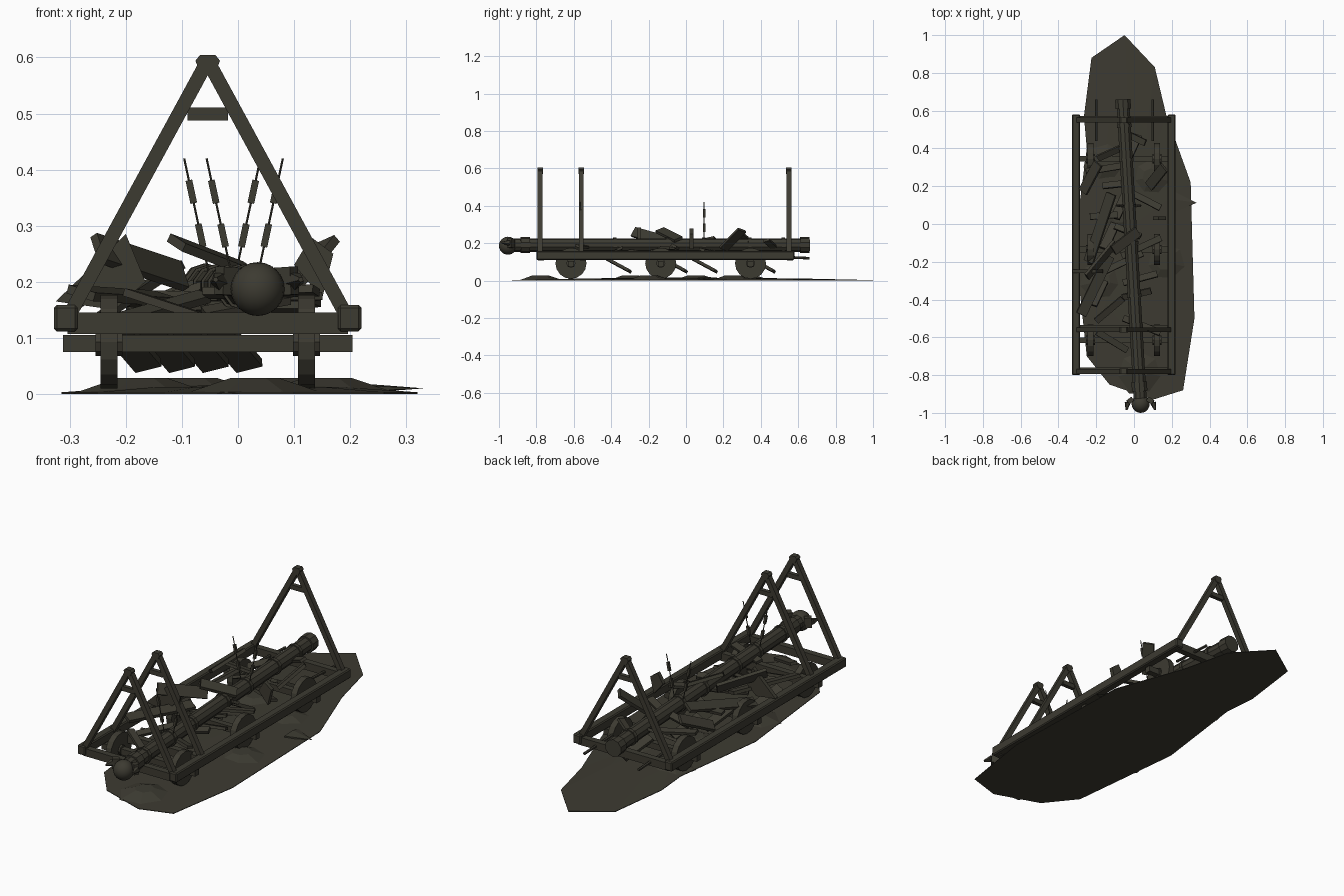
import bpy, bmesh, math, random
from mathutils import Vector, Matrix

if "Cube" in bpy.data.objects:
    bpy.data.objects.remove(bpy.data.objects["Cube"])

random.seed(4)
mat = bpy.data.materials.new("dark weathered wood")
mat.diffuse_color = (0.046, 0.043, 0.031, 1)
mat.use_nodes = True
mat.node_tree.nodes["Principled BSDF"].inputs["Base Color"].default_value = mat.diffuse_color
CX = -0.054  # centre line of the wagon frame


def finish(name, bm, bevel=0, smooth=False):
    bmesh.ops.recalc_face_normals(bm, faces=bm.faces[:])
    me = bpy.data.meshes.new(name)
    bm.to_mesh(me)
    bm.free()
    ob = bpy.data.objects.new(name, me)
    bpy.context.collection.objects.link(ob)
    me.materials.append(mat)
    if smooth:
        for p in me.polygons:
            p.use_smooth = True
    if bevel:
        m = ob.modifiers.new("bevel", 'BEVEL')
        m.width = bevel
        m.segments = 1
    return ob


def frame(p0, p1, roll=0):
    """Matrix whose local z runs from p0 to p1, centred between them."""
    a, b = Vector(p0), Vector(p1)
    d = (b - a).normalized()
    up = Vector((0, 0, 1)) if abs(d.z) < 0.8 else Vector((0, 1, 0))
    x = d.cross(up).normalized()
    y = d.cross(x)
    rot = Matrix((x, y, d)).transposed().to_4x4()
    return Matrix.Translation((a + b) / 2) @ rot @ Matrix.Rotation(math.radians(roll), 4, 'Z'), (b - a).length


def beam(name, p0, p1, w, h, roll=0, bevel=0.0):
    m, length = frame(p0, p1, roll)
    bm = bmesh.new()
    bmesh.ops.create_cube(bm, size=1, matrix=m @ Matrix.Diagonal((w, h, length, 1)))
    return finish(name, bm, bevel)


def rod(name, p0, p1, r0, r1=None, sides=8):
    m, length = frame(p0, p1)
    bm = bmesh.new()
    bmesh.ops.create_cone(bm, cap_ends=True, segments=sides, radius1=r0,
                          radius2=r0 if r1 is None else r1, depth=length, matrix=m)
    return finish(name, bm)


def prism_y(name, pts, y, depth):
    bm = bmesh.new()
    a = [bm.verts.new((px, y - depth / 2, pz)) for px, pz in pts]
    b = [bm.verts.new((px, y + depth / 2, pz)) for px, pz in pts]
    n = len(pts)
    bm.faces.new(a)
    bm.faces.new(b[::-1])
    for i in range(n):
        bm.faces.new((a[i], a[(i + 1) % n], b[(i + 1) % n], b[i]))
    return finish(name, bm)


# Wagon bed: side beams, cross beams, axles, wheels
SIDES = (-1, 1)
for s in SIDES:
    x = CX + s * 0.253
    beam("side_beam", (x, -0.8, 0.135), (x, 0.58, 0.135), 0.042, 0.047, bevel=0.005)
for y in (-0.775, -0.55, 0.555):
    beam("cross_beam", (CX - 0.25, y, 0.126), (CX + 0.25, y, 0.126), 0.032, 0.038)
for i in range(3):
    y = -0.615 + i * 0.48
    beam("axle", (CX - 0.258, y, 0.09), (CX + 0.258, y, 0.09), 0.03, 0.03)
    for s in SIDES:
        x = CX + s * 0.176
        rod("wheel", (x - 0.015, y, 0.093), (x + 0.015, y, 0.093), 0.083, sides=16)
        rod("wheel_hub", (x - 0.024, y, 0.093), (x + 0.024, y, 0.093), 0.025)

# A-frames
for y in (-0.78, -0.56, 0.55):
    for s in SIDES:
        beam("a_frame_leg", (CX + s * 0.247, y, 0.14), (CX + s * 0.005, y, 0.585), 0.025, 0.026)
    beam("a_frame_tie", (CX - 0.036, y, 0.499), (CX + 0.036, y, 0.499), 0.02, 0.023)
    cap = [(CX + s * w, z) for s, row in ((1, 1), (-1, -1))
           for w, z in ((0.012, 0.57), (0.022, 0.594), (0.014, 0.604))[::row]]
    prism_y("a_frame_cap", cap, y, 0.03)


# Battering ram log with bands, round head and claws
def ram(y, dx=0, dz=0):
    return (0.034 - (y + 0.95) * 0.058 + dx, y, 0.19 + dz)


rod("ram_log", ram(-0.94), ram(0.65), 0.036, sides=10)
for y in (-0.78, -0.56, -0.38, -0.1, 0.095, 0.34, 0.52):
    rod("ram_band", ram(y - 0.009), ram(y + 0.009), 0.041, sides=10)
for y in (-0.86, 0.635):
    rod("ram_end_collar", ram(y - 0.025), ram(y + 0.025), 0.043, sides=10)
bm = bmesh.new()
bmesh.ops.create_uvsphere(bm, u_segments=20, v_segments=12, radius=0.048,
                          matrix=Matrix.Translation((0.035, -0.952, 0.187)))
finish("ram_head", bm, smooth=True)
for s in SIDES:
    root, knee, tip = ram(-0.925, s * 0.04, 0.01), ram(-0.945, s * 0.067, 0.012), ram(-0.985, s * 0.076, 0.014)
    beam("head_horn", root, knee, 0.025, 0.05)
    rod("head_horn_tip", knee, tip, 0.017, 0.005, sides=5)

# Broken suspension chains
for y, x in ((-0.565, 0.012), (0.097, -0.028)):
    for s in SIDES:
        lo, hi = Vector((x + s * 0.024, y, 0.215)), Vector((x + s * 0.068, y, 0.42))
        rod("chain_rod", lo, hi, 0.0022, sides=6)
        for t in (0.33, 0.71):
            beam("chain_link", lo.lerp(hi, t - 0.1), lo.lerp(hi, t + 0.1), 0.012, 0.012)

# Large broken planks: start, end, tilt
for a, b, roll in (((-0.12, 0.16, 0.22), (-0.24, -0.2, 0.14), 25),
                   ((-0.13, -0.17, 0.17), (-0.28, -0.48, 0.18), -15),
                   ((-0.19, 0.32, 0.24), (-0.27, 0.17, 0.17), 30),
                   ((-0.11, -0.14, 0.27), (0.02, -0.04, 0.22), 20),
                   ((0.16, 0.3, 0.27), (0.08, 0.2, 0.17), 20),
                   ((-0.25, -0.28, 0.26), (-0.1, -0.1, 0.21), 60)):
    beam("large_plank", a, b, 0.055, 0.016, roll)

# Smaller planks strewn over the bed, mostly crosswise
for i in range(14):
    c = Vector((random.uniform(-0.17, 0.06), -0.62 + i * 0.083, random.uniform(0.15, 0.19)))
    half = Vector((random.uniform(0.06, 0.11), random.uniform(-0.07, 0.07), random.uniform(-0.03, 0.03)))
    beam("small_plank", c - half, c + half, 0.034, 0.014, random.uniform(-30, 30))

# Planks hanging beneath the bed
for i, y in enumerate((-0.36, -0.06, 0.1, 0.41)):
    x = -0.16 + 0.06 * i
    beam("hanging_plank", (x, y + 0.06, 0.05), (x - 0.06, y - 0.07, 0.12), 0.05, 0.016, 15)

# Bent plates leaning against the bed sides
prism_y("left_shard", [(-0.325, 0.165), (-0.2, 0.285), (-0.165, 0.2), (-0.22, 0.15)], -0.25, 0.02)
prism_y("right_shard", [(0.10, 0.23), (0.13, 0.28), (0.17, 0.25), (0.15, 0.17)], 0.03, 0.02)

# Loose poles at the rear
for x in (-0.2, 0.1):
    rod("rear_pole", (x, 0.44, 0.13), (x, 0.66, 0.12), 0.007, sides=6)

# Ground slab with a shallow rise
outline = [(-0.05, 1), (0.11, 0.83), (0.17, 0.58), (0.3, 0.22), (0.32, -0.5), (0.26, -0.88), (0.1, -0.93),
           (-0.13, -0.85), (-0.25, -0.7), (-0.315, -0.1), (-0.25, 0.4), (-0.265, 0.57), (-0.225, 0.88)]
bm = bmesh.new()
rings = [[bm.verts.new((x * k, y * k, z)) for x, y in outline] for k, z in ((1, 0), (1, 0.003), (0.6, 0.012))]
n = len(outline)
bm.faces.new(rings[0])
peak = bm.verts.new((0, 0, 0.017))
for i in range(n):
    j = (i + 1) % n
    for lo, hi in zip(rings, rings[1:]):
        bm.faces.new((lo[i], lo[j], hi[j], hi[i]))
    bm.faces.new((rings[2][i], rings[2][j], peak))
finish("ground_slab", bm)

# Low rubble mounds and a spur of rock
for x, y in ((0.03, -0.78), (-0.17, -0.3), (0.16, -0.2), (-0.08, 0.05), (-0.14, 0.33), (0.09, 0.25)):
    bm = bmesh.new()
    bmesh.ops.create_cone(bm, cap_ends=True, segments=7, radius1=1, radius2=0.35, depth=1,
                          matrix=Matrix.Translation((x, y, 0.014)) @ Matrix.Diagonal((0.13, 0.13, 0.028, 1)))
    finish("rubble_mound", bm)
bm = bmesh.new()
bmesh.ops.create_cone(bm, cap_ends=True, segments=5, radius1=0.06, radius2=0, depth=0.12,
                      matrix=Matrix.Translation((0.272, 0.112, 0.01)) @ Matrix.Diagonal((1, 1, 0.16, 1))
                      @ Matrix.Rotation(math.pi / 2, 4, 'Y'))
finish("rock_spur", bm)
